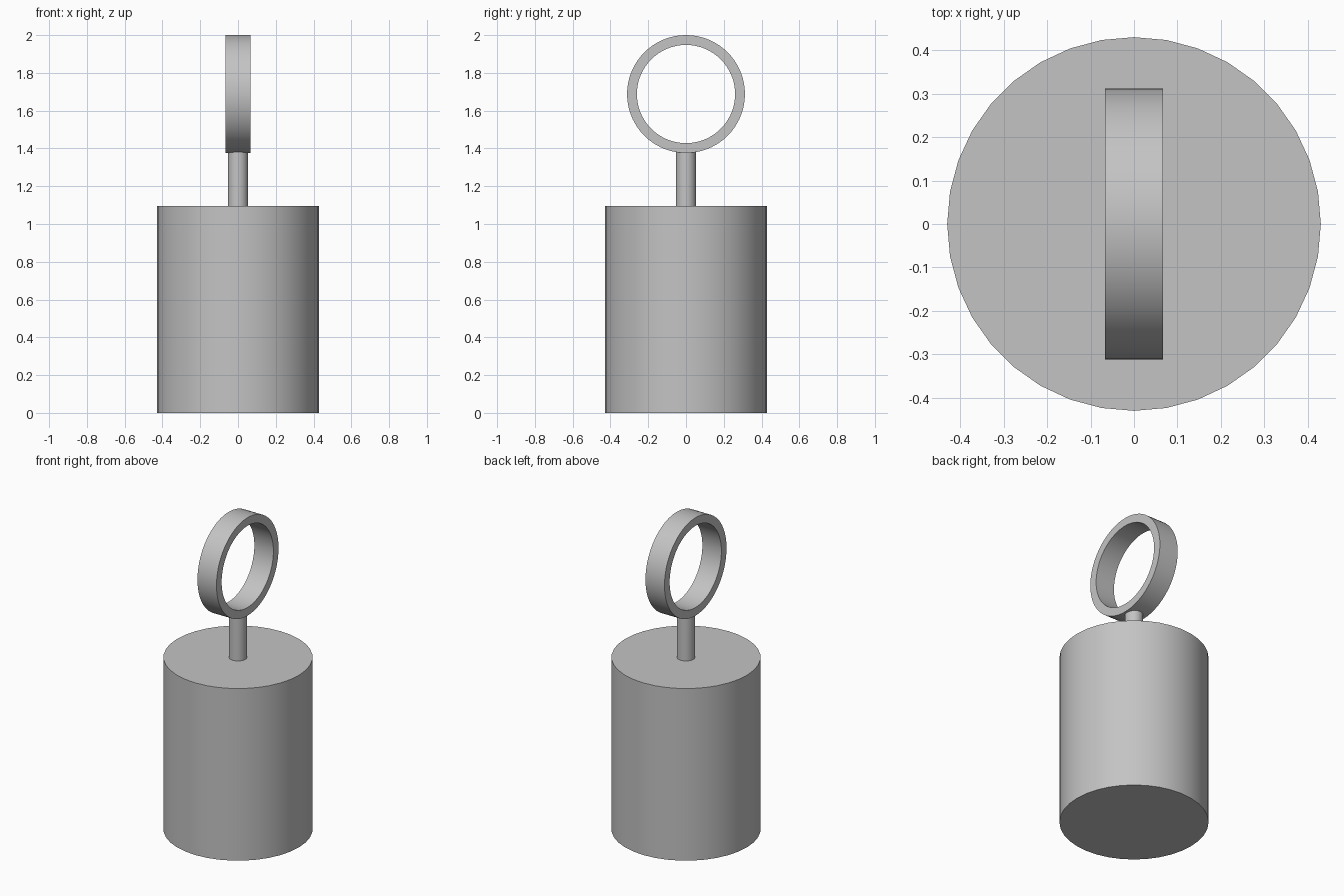
import bpy
import bmesh
from math import cos, sin, tau, radians

cube = bpy.data.objects.get("Cube")
if cube:
    bpy.data.objects.remove(cube, do_unlink=True)

GREY = (0.55, 0.55, 0.55, 1.0)
grey = bpy.data.materials.new("plain_grey")
grey.use_nodes = True
grey.diffuse_color = GREY
grey.node_tree.nodes["Principled BSDF"].inputs["Base Color"].default_value = GREY


def finish(obj, name):
    """Name the part, colour it and smooth its curved sides."""
    obj.name = obj.data.name = name
    obj.data.materials.append(grey)
    bpy.ops.object.select_all(action="DESELECT")
    obj.select_set(True)
    bpy.context.view_layer.objects.active = obj
    bpy.ops.object.shade_smooth_by_angle(angle=radians(30))


def cylinder(name, radius, bottom, top, sides):
    bpy.ops.mesh.primitive_cylinder_add(
        vertices=sides, radius=radius, depth=top - bottom,
        location=(0, 0, (bottom + top) / 2))
    finish(bpy.context.object, name)


def ring(name, outer, inner, half_width, height, sides):
    """Flat-sided hoop around the x axis: a rectangle swept in a circle."""
    section = [(-half_width, outer), (half_width, outer),
               (half_width, inner), (-half_width, inner)]
    bm = bmesh.new()
    loops = [[bm.verts.new((x, r * sin(tau * i / sides), r * cos(tau * i / sides)))
              for x, r in section] for i in range(sides)]
    for i, a in enumerate(loops):
        b = loops[(i + 1) % sides]
        for j in range(4):
            k = (j + 1) % 4
            bm.faces.new((a[j], a[k], b[k], b[j]))
    bmesh.ops.recalc_face_normals(bm, faces=bm.faces)
    mesh = bpy.data.meshes.new(name)
    bm.to_mesh(mesh)
    bm.free()
    obj = bpy.data.objects.new(name, mesh)
    obj.location.z = height
    bpy.context.collection.objects.link(obj)
    finish(obj, name)


# Heavy body, thin stem and hanging ring
cylinder("body", 0.43, 0, 1.095, 36)
cylinder("stem", 0.053, 1.095, 1.39, 36)
ring("hanging_ring", 0.312, 0.26, 0.067, 1.688, 72)
